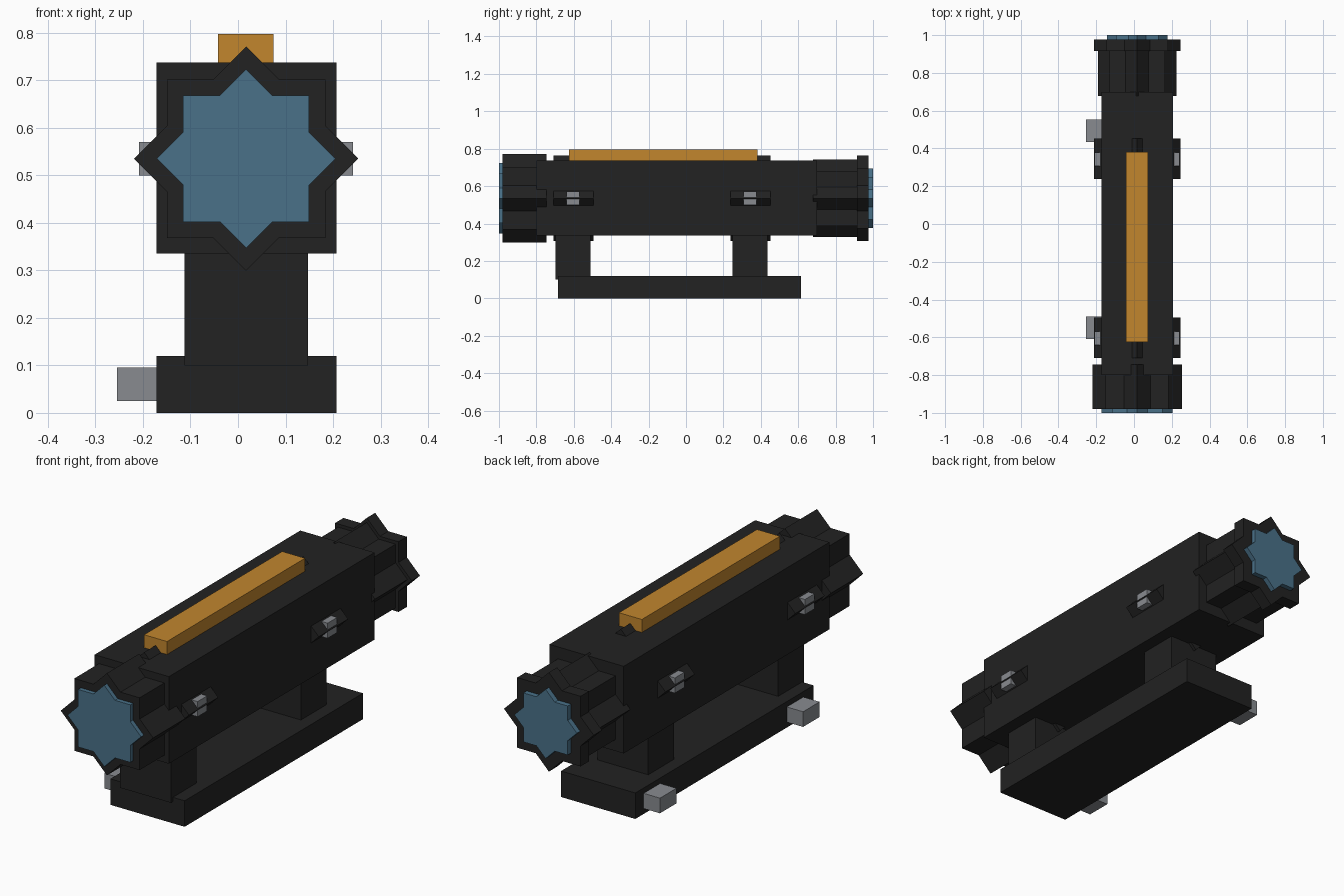
import bpy
import bmesh
from math import sin, cos, pi, sqrt

default = bpy.data.objects.get("Cube")
if default:
    bpy.data.objects.remove(default, do_unlink=True)

CX, CZ = 0.017, 0.535  # axis of the tube


def material(name, rgb):
    m = bpy.data.materials.new(name)
    m.use_nodes = True
    m.diffuse_color = (*rgb, 1)
    node = next(n for n in m.node_tree.nodes if n.type == 'BSDF_PRINCIPLED')
    node.inputs["Base Color"].default_value = (*rgb, 1)
    return m


black = material("matte_black", (0.016, 0.016, 0.016))
grey = material("metal_grey", (0.246, 0.258, 0.279))
amber = material("amber", (0.539, 0.238, 0.027))
blue = material("lens_blue", (0.067, 0.165, 0.25))


def finish(name, bm, mat):
    bmesh.ops.recalc_face_normals(bm, faces=bm.faces)
    mesh = bpy.data.meshes.new(name)
    bm.to_mesh(mesh)
    bm.free()
    mesh.materials.append(mat)
    bpy.context.scene.collection.objects.link(bpy.data.objects.new(name, mesh))


def box(name, mat, x, y, z):
    """Box spanning the given (low, high) ranges."""
    bm = bmesh.new()
    bmesh.ops.create_cube(bm, size=1)
    for v in bm.verts:
        v.co = [r[0] if c < 0 else r[1] for c, r in zip(v.co, (x, y, z))]
    finish(name, bm, mat)


def prism(name, mat, radius, y, star=True):
    """Eight-pointed star (or diamond) extruded along the tube axis."""
    inner = radius * cos(pi / 4) / cos(pi / 8)
    n = 16 if star else 4
    bm = bmesh.new()
    ring = []
    for i in range(n):
        r = inner if star and i % 2 else radius
        a = 2 * pi * i / n
        ring.append(bm.verts.new((CX + r * cos(a), y[0], CZ + r * sin(a))))
    face = bm.faces.new(ring)
    ext = bmesh.ops.extrude_face_region(bm, geom=[face])["geom"]
    for v in ext:
        if isinstance(v, bmesh.types.BMVert):
            v.co.y = y[1]
    finish(name, bm, mat)


# Main tube and top strip
box("main_body", black, (-0.172, 0.207), (-0.8, 0.7), (0.335, 0.737))
box("top_strip", amber, (-0.042, 0.075), (-0.625, 0.382), (0.72, 0.797))

# Front and rear star housings with lenses
prism("front_housing", black, 0.236, (-0.98, -0.745))
prism("front_lens", blue, 0.188, (-1.0, -0.96))
prism("rear_housing", black, 0.208, (0.678, 0.93))
prism("rear_flange", black, 0.229, (0.915, 0.976))
prism("rear_lens", blue, 0.16, (0.95, 1.0))

# Mounting rings, their side studs, posts and clamp knobs
for tag, ring_y, stud_y, post_y, knob_y in (
        ("front", -0.602, -0.605, -0.605, -0.55),
        ("rear", 0.345, 0.343, 0.343, 0.494)):
    prism(tag + "_ring", black, 0.229, (ring_y - 0.107, ring_y + 0.107), star=False)
    box(tag + "_ring_studs", grey, (CX - 0.225, CX + 0.225),
        (stud_y - 0.035, stud_y + 0.035), (CZ - 0.035, CZ + 0.035))
    box(tag + "_post", black, (-0.113, 0.147),
        (post_y - 0.094, post_y + 0.094), (0.1, 0.35))
    box(tag + "_clamp_knob", grey, (-0.255, -0.16),
        (knob_y - 0.06, knob_y + 0.06), (0.025, 0.095))

# Base rail
box("base_rail", black, (-0.172, 0.207), (-0.685, 0.615), (0, 0.12))
